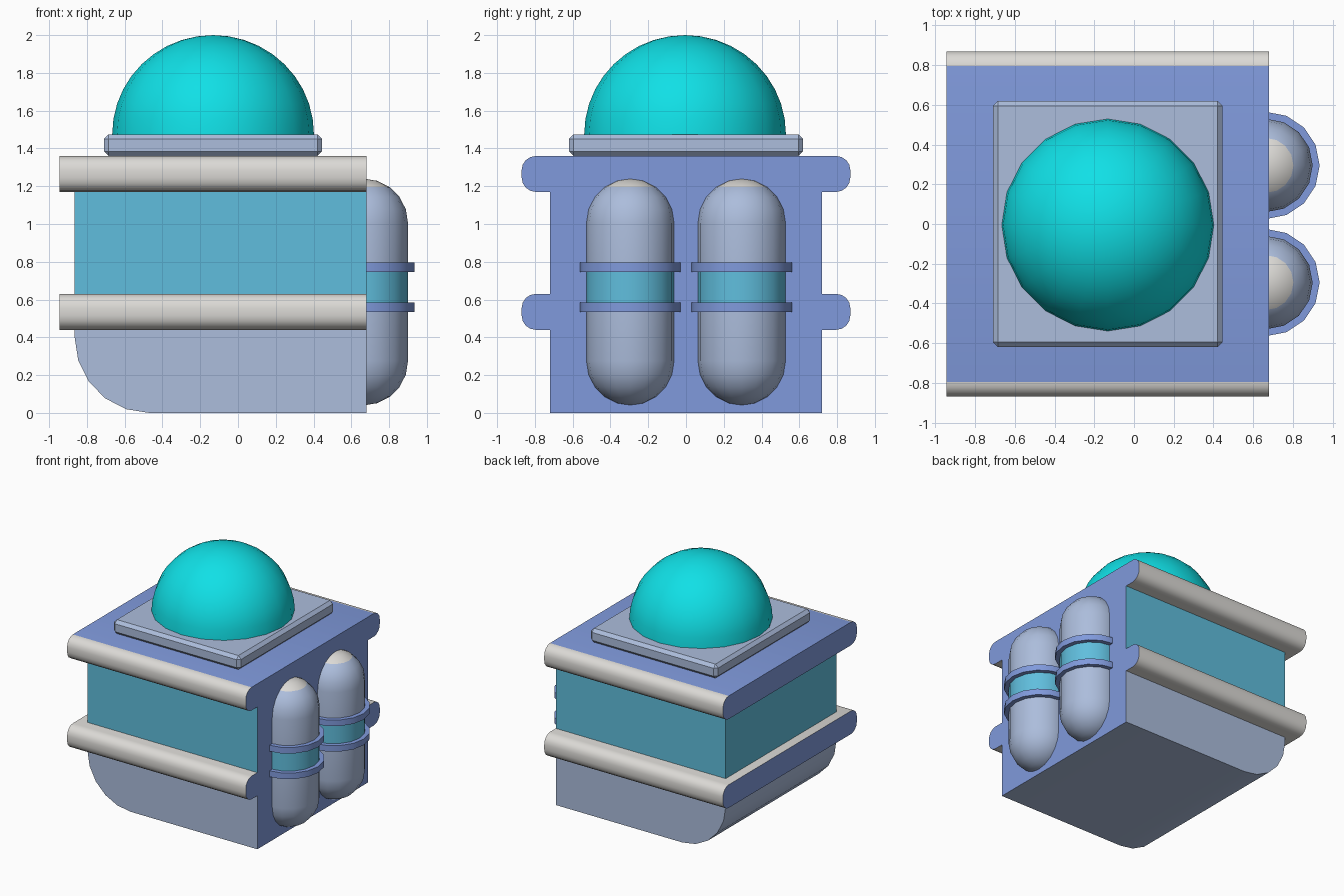
import bpy, math

if "Cube" in bpy.data.objects:
    bpy.data.objects.remove(bpy.data.objects["Cube"])


def mat(name, r, g, b):
    lin = [(c / 255 / 12.92) if c < 10 else ((c / 255 + 0.055) / 1.055) ** 2.4 for c in (r, g, b)]
    m = bpy.data.materials.new(name)
    m.diffuse_color = (*lin, 1)
    m.use_nodes = True
    m.node_tree.nodes["Principled BSDF"].inputs["Base Color"].default_value = m.diffuse_color
    return m


BLUE = mat("blue", 128, 154, 220)
STEEL = mat("steel blue", 172, 189, 220)
TEAL = mat("sky teal", 96, 190, 221)
GREY = mat("light grey", 220, 218, 214)
CYAN = mat("bright cyan", 16, 224, 230)


def make(name, verts, faces, mats, rule=None, smooth=35):
    me = bpy.data.meshes.new(name)
    me.from_pydata(verts, [], faces)
    ob = bpy.data.objects.new(name, me)
    bpy.context.collection.objects.link(ob)
    bpy.ops.object.select_all(action='DESELECT')
    bpy.context.view_layer.objects.active = ob
    ob.select_set(True)
    bpy.ops.object.mode_set(mode='EDIT')
    bpy.ops.mesh.select_all(action='SELECT')
    bpy.ops.mesh.normals_make_consistent(inside=False)
    bpy.ops.object.mode_set(mode='OBJECT')
    for m in mats:
        me.materials.append(m)
    if rule:
        for p in me.polygons:
            p.material_index = rule(p)
    bpy.ops.object.shade_smooth_by_angle(angle=math.radians(smooth))
    return ob


def prism(name, a, b, mats, rule=None, smooth=35):
    """Join two matching outlines into a closed solid."""
    n = len(a)
    faces = [list(range(n)), list(range(n, 2 * n))]
    faces += [[i, (i + 1) % n, n + (i + 1) % n, n + i] for i in range(n)]
    return make(name, a + b, faces, mats, rule, smooth)


def lathe(name, prof, cx, cy, sides, mats, rule=None, closed=False):
    """Spin (radius, z) points about a vertical axis."""
    verts, rings, faces = [], [], []
    for r, z in prof:
        start = len(verts)
        k = 1 if r < 1e-6 else sides
        for i in range(k):
            t = 2 * math.pi * i / sides
            verts.append((cx + r * math.cos(t), cy + r * math.sin(t), z))
        rings.append([start + i % k for i in range(sides)])
    pairs = list(zip(rings, rings[1:]))
    if closed:
        pairs.append((rings[-1], rings[0]))
    for p, q in pairs:
        for i in range(sides):
            j = (i + 1) % sides
            faces.append(list(dict.fromkeys((p[i], p[j], q[j], q[i]))))
    return make(name, verts, faces, mats, rule)


X0, X1, W = -0.865, 0.68, 0.72
right_blue = lambda p: 1 if p.normal.x > 0.9 else 0

# Lower hull with rounded left bottom edge
hull = [(X1, 0), (X1, 0.44), (X0, 0.44)]
hull += [(-0.47 - 0.395 * math.cos(t), 0.4 - 0.4 * math.sin(t))
         for t in (math.pi / 2 * i / 5 for i in range(6))]
prism("lower_hull", [(x, -W, z) for x, z in hull], [(x, W, z) for x, z in hull],
      [STEEL, BLUE], right_blue)

# Middle and upper wall band
box = [(X0, -W), (X1, -W), (X1, W), (X0, W)]
prism("wall_band", [(x, y, 0.63) for x, y in box], [(x, y, 1.17) for x, y in box],
      [TEAL, BLUE], right_blue)

# Two overhanging slabs with rounded long edges
for name, z0, top in (("lower_slab", 0.44, False), ("roof_slab", 1.17, True)):
    r, h, half = 0.075, 0.19, 0.87
    out = []
    for k, (sy, sz) in enumerate(((1, 1), (-1, 1), (-1, -1), (1, -1))):
        for i in range(5):
            t = math.pi / 2 * (k + i / 4)
            out.append((sy * (half - r) + r * math.cos(t),
                        z0 + h / 2 + sz * (h / 2 - r) + r * math.sin(t)))
    prism(name, [(-0.945, y, z) for y, z in out], [(X1, y, z) for y, z in out], [GREY, BLUE],
          lambda p, top=top: 1 if abs(p.normal.x) > 0.9 or (top and p.normal.z > 0.99) else 0)

# Bevelled plate under the dome
CX = -0.132
bpy.ops.mesh.primitive_cube_add(size=1, location=(CX, 0, 1.4175))
plate = bpy.context.object
plate.name = "dome_plate"
plate.scale = (1.155, 1.24, 0.115)
bpy.ops.object.transform_apply(location=False, rotation=False, scale=True)
plate.data.materials.append(STEEL)
bev = plate.modifiers.new("bevel", 'BEVEL')
bev.width = 0.025
bev.segments = 1

# Dome
dome = [(0.534 * math.cos(t), 1.475 + 0.525 * math.sin(t))
        for t in (math.pi / 2 * i / 10 for i in range(11))]
lathe("dome", dome, CX, -0.005, 20, [CYAN])

# Pair of tanks on the right side, each with two collars
R, PX = 0.235, 0.665
arc = [math.pi / 2 * i / 5 for i in range(6)]
tank = [(R * math.sin(t), 0.275 - R * math.cos(t)) for t in arc]
tank += [(R, 0.56), (R, 0.77)]
tank += [(R * math.cos(t), 1.005 + R * math.sin(t)) for t in arc]


def tank_colour(p):
    z = p.center.z
    return 2 if z > 1.196 else 1 if 0.56 < z < 0.77 else 0


for side, y in (("front", -0.295), ("back", 0.295)):
    lathe(side + "_tank", tank, PX, y, 16, [STEEL, TEAL, GREY], tank_colour)
    for lvl, z in (("lower", 0.56), ("upper", 0.77)):
        ring = [(0.22, z - 0.025), (0.27, z - 0.025), (0.27, z + 0.025), (0.22, z + 0.025)]
        lathe(f"{side}_{lvl}_collar", ring, PX, y, 16, [BLUE], closed=True)
